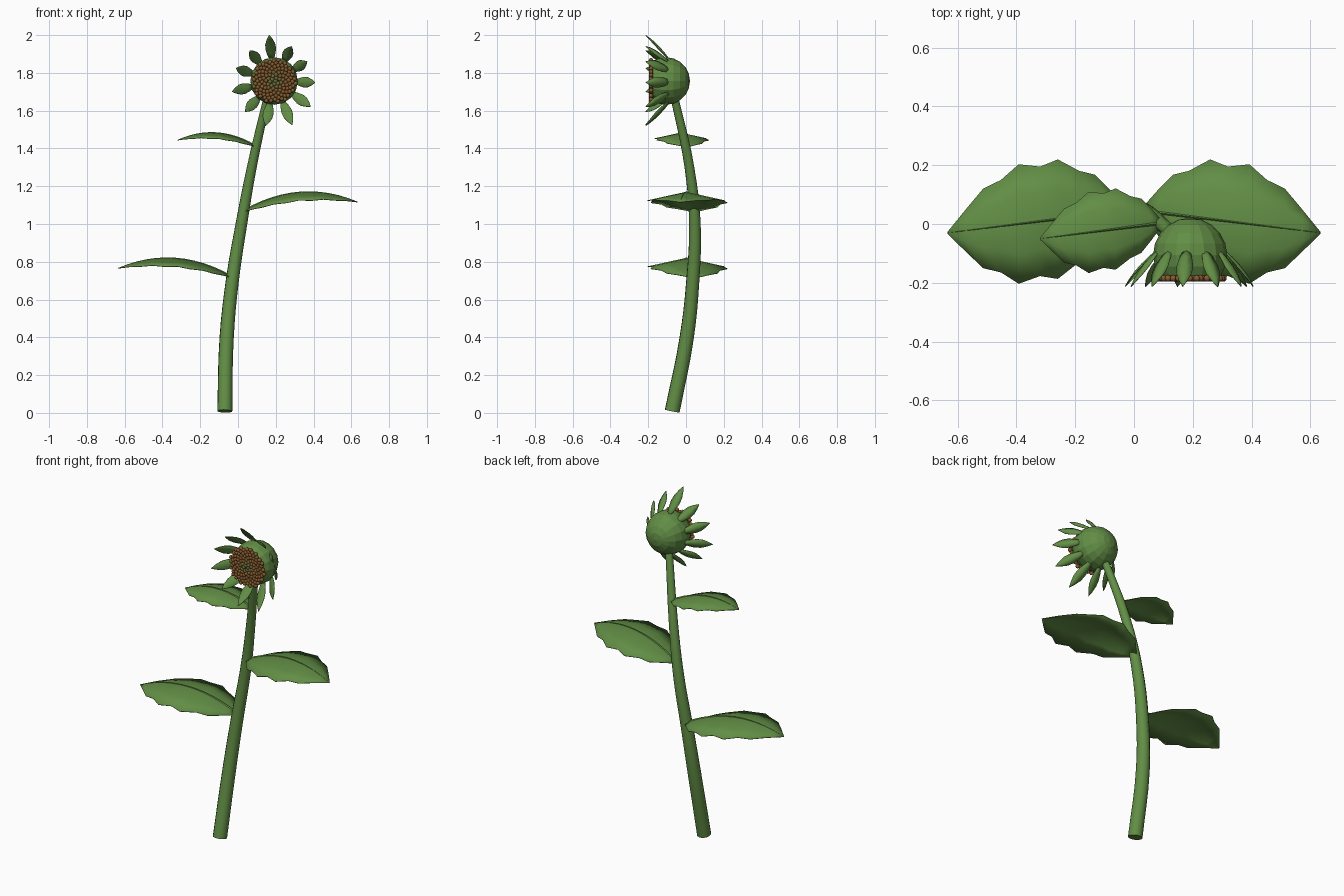
import bpy, bmesh, math
from mathutils import Vector

cube = bpy.data.objects.get("Cube")
if cube:
    bpy.data.objects.remove(cube, do_unlink=True)


def material(name, rgb):
    m = bpy.data.materials.new(name)
    m.use_nodes = True
    m.diffuse_color = (*rgb, 1)
    node = next(n for n in m.node_tree.nodes if n.type == 'BSDF_PRINCIPLED')
    node.inputs["Base Color"].default_value = (*rgb, 1)
    node.inputs["Roughness"].default_value = 0.8
    return m


GREEN = material("plant green", (0.122, 0.27, 0.06))
BROWN = material("seed brown", (0.235, 0.105, 0.028))
OLIVE = material("young seed olive", (0.16, 0.15, 0.04))


def finish(bm, name, mats, smooth=None):
    bmesh.ops.recalc_face_normals(bm, faces=bm.faces)
    mesh = bpy.data.meshes.new(name)
    bm.to_mesh(mesh)
    bm.free()
    for m in mats:
        mesh.materials.append(m)
    ob = bpy.data.objects.new(name, mesh)
    bpy.context.collection.objects.link(ob)
    if smooth:
        shade(ob, smooth)
    return ob


def shade(ob, degrees):
    bpy.ops.object.select_all(action='DESELECT')
    ob.select_set(True)
    bpy.context.view_layer.objects.active = ob
    bpy.ops.object.shade_smooth_by_angle(angle=math.radians(degrees))


def loft(bm, rows):
    """Skin a list of point rows with quads."""
    grid = [[bm.verts.new(p) for p in row] for row in rows]
    for a, b in zip(grid, grid[1:]):
        for i in range(len(a) - 1):
            bm.faces.new((a[i], a[i + 1], b[i + 1], b[i]))


def thicken(ob, amount):
    mod = ob.modifiers.new("thickness", 'SOLIDIFY')
    mod.thickness = amount
    mod.offset = 0


# Stem: a tapered, gently bent tube
path = [(-0.07, -0.073, 0.009, 0.040), (-0.06, 0.004, 0.4, 0.038),
        (-0.03, 0.036, 0.7, 0.035), (0.018, 0.047, 1.0, 0.031),
        (0.073, 0.018, 1.3, 0.026), (0.14, -0.045, 1.6, 0.022),
        (0.165, -0.07, 1.7, 0.021)]
curve = bpy.data.curves.new("stem", 'CURVE')
curve.dimensions = '3D'
curve.bevel_depth = 1
curve.bevel_resolution = 4
curve.resolution_u = 4
curve.use_fill_caps = True
spline = curve.splines.new('BEZIER')
spline.bezier_points.add(len(path) - 1)
for bp, (x, y, z, r) in zip(spline.bezier_points, path):
    bp.co = (x, y, z)
    bp.radius = r
    bp.handle_left_type = bp.handle_right_type = 'AUTO'
curve.materials.append(GREEN)
stem = bpy.data.objects.new("stem", curve)
bpy.context.collection.objects.link(stem)
bpy.ops.object.select_all(action='DESELECT')
stem.select_set(True)
bpy.context.view_layer.objects.active = stem
bpy.ops.object.convert(target='MESH')
shade(bpy.context.object, 40)

# Leaves: arched, jagged blades that droop away from the midrib
OUTLINE = [(0, 0.012), (0.09, 0.08), (0.17, 0.135), (0.26, 0.155), (0.38, 0.203),
           (0.48, 0.186), (0.6, 0.203), (0.7, 0.157), (0.8, 0.135), (0.9, 0.07), (1, 0.003)]


def leaf(name, base, tip, scale, width):
    base, tip = Vector(base), Vector(tip)

    def spine(t):
        return base.lerp(tip, t) + Vector((0, 0, 0.3 * scale * t * (1 - t)))

    bm = bmesh.new()
    rows = []
    for t, w in OUTLINE:
        w *= width
        rows.append([spine(t) + Vector((0, k * w, -0.22 * w * abs(k)))
                     for k in (-1, -0.5, 0, 0.5, 1)])
    loft(bm, rows)
    thicken(finish(bm, name, [GREEN], 40), 0.003)

    # Narrow raised midrib
    bm = bmesh.new()
    rows = []
    for i in range(13):
        t = i / 12
        h = 0.005 * (1.1 - t)
        rows.append([spine(t) + Vector((0, s * h, 0.001 + u * h))
                     for s, u in ((-1, 0), (0, 1.2), (1, 0))])
    loft(bm, rows)
    finish(bm, name + "_midrib", [GREEN])


leaf("lower_leaf", (-0.03, 0.045, 0.718), (-0.634, -0.03, 0.766), 1, 1)
leaf("middle_leaf", (0.03, 0.045, 1.068), (0.634, -0.03, 1.116), 1, 1)
leaf("upper_leaf", (0.095, 0.003, 1.41), (-0.32, -0.05, 1.444), 0.72, 0.68)

# Flower head: a faceted ball cut flat at the front
CENTRE = Vector((0.191, -0.105, 1.757))
RADIUS = 0.126
bm = bmesh.new()
bmesh.ops.create_uvsphere(bm, u_segments=16, v_segments=10, radius=RADIUS)
for v in bm.verts:
    v.co = CENTRE + Vector((v.co.x, -v.co.z, v.co.y))
cut = bmesh.ops.bisect_plane(bm, geom=bm.verts[:] + bm.edges[:] + bm.faces[:],
                             plane_co=(0, -0.175, 0), plane_no=(0, -1, 0), clear_outer=True)
rim = [e for e in cut["geom_cut"] if isinstance(e, bmesh.types.BMEdge)]
bmesh.ops.contextual_create(bm, geom=rim)
finish(bm, "flower_head", [GREEN])

# Sepals: a ring of pointed blades reaching forward
REACH = [0.243, 0.206, 0.212, 0.228, 0.222, 0.24, 0.25, 0.235, 0.215, 0.202, 0.205]
BLADE = [(0, 0.01), (0.2, 0.021), (0.4, 0.028), (0.6, 0.026), (0.82, 0.014), (1, 0.001)]
bm = bmesh.new()
for i, reach in enumerate(REACH):
    a = math.radians(96) + i * math.tau / len(REACH)
    out = Vector((math.cos(a), 0, math.sin(a)))
    side = Vector((-math.sin(a), 0, math.cos(a)))
    rows = []
    for t, w in BLADE:
        r = 0.112 + (reach - 0.112) * t + 0.05 * t * (1 - t)
        y = -0.085 - 0.128 * t
        mid = Vector((CENTRE.x, y, CENTRE.z)) + out * r
        cup = Vector((0, -0.25 * w, 0)) - out * 0.25 * w
        rows.append([mid + side * w * k + cup * abs(k) for k in (-1, 0, 1)])
    loft(bm, rows)
thicken(finish(bm, "sepals", [GREEN], 40), 0.003)

# Seeds: small beads in a spiral, olive at the middle
COUNT = 125
bm = bmesh.new()
for i in range(COUNT):
    r = 0.115 * math.sqrt((i + 0.5) / COUNT)
    a = i * math.pi * (3 - math.sqrt(5))
    old = set(bm.faces)
    made = bmesh.ops.create_icosphere(bm, subdivisions=2, radius=0.0115)
    pos = Vector((CENTRE.x + r * math.cos(a), -0.185, CENTRE.z + r * math.sin(a)))
    bmesh.ops.translate(bm, verts=made["verts"], vec=pos)
    for f in bm.faces:
        if f not in old:
            f.material_index = 1 if r < 0.038 else 0
finish(bm, "seeds", [BROWN, OLIVE], 40)
